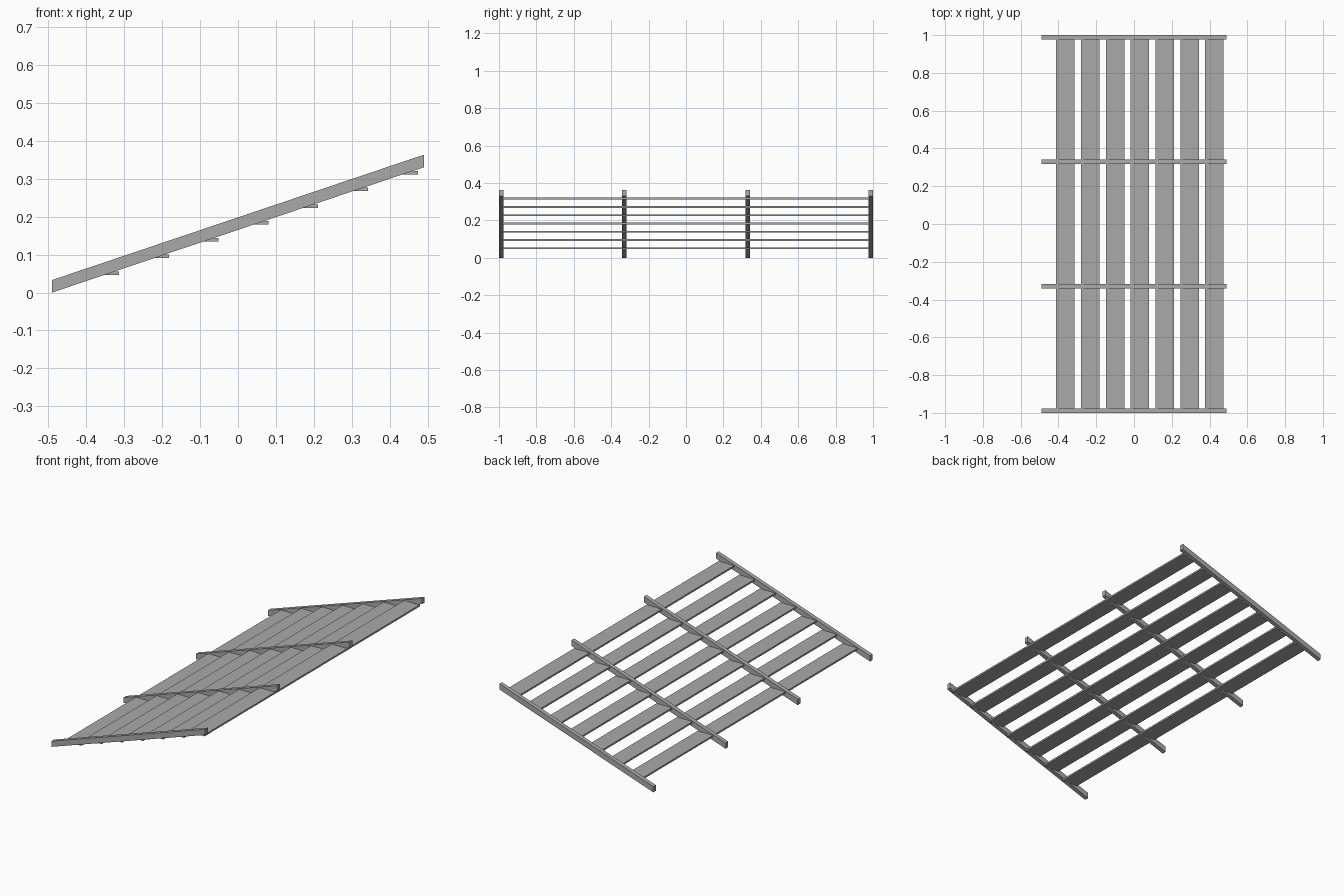
import bpy

if "Cube" in bpy.data.objects:
    bpy.data.objects.remove(bpy.data.objects["Cube"])

# one flat grey for the whole stair
grey = bpy.data.materials.new("grey")
grey.diffuse_color = (0.4, 0.4, 0.4, 1.0)
grey.use_nodes = True
grey.node_tree.nodes["Principled BSDF"].inputs["Base Color"].default_value = grey.diffuse_color


def extrude_y(name, profile, y0, y1):
    """Extrude a closed x-z profile from y0 to y1."""
    n = len(profile)
    verts = [(x, y, z) for y in (y0, y1) for x, z in profile]
    faces = [tuple(range(n)), tuple(range(2 * n - 1, n - 1, -1))]
    faces += [(i, i + n, (i + 1) % n + n, (i + 1) % n) for i in range(n)]
    mesh = bpy.data.meshes.new(name)
    mesh.from_pydata(verts, [], faces)
    mesh.materials.append(grey)
    obj = bpy.data.objects.new(name, mesh)
    bpy.context.collection.objects.link(obj)
    return obj


# sloping stringers with plumb-cut ends
HALF, RISE, DEPTH, THICK = 0.491, 0.331, 0.033, 0.024
slope = [(-HALF, 0), (HALF, RISE), (HALF, RISE + DEPTH), (-HALF, DEPTH)]
for i in range(4):
    y = (-1 + i * 2 / 3) * (1 - THICK / 2)
    extrude_y(f"stringer_{i + 1}", slope, y - THICK / 2, y + THICK / 2)

# seven level treads passing through the stringers
for i in range(7):
    x1 = -0.314 + i * 0.1314
    x0 = x1 - 0.098
    z0 = 0.0465 + i * 0.0442
    z1 = z0 + 0.0098
    extrude_y(f"tread_{i + 1}", [(x0, z0), (x1, z0), (x1, z1), (x0, z1)], -0.981, 0.981)
